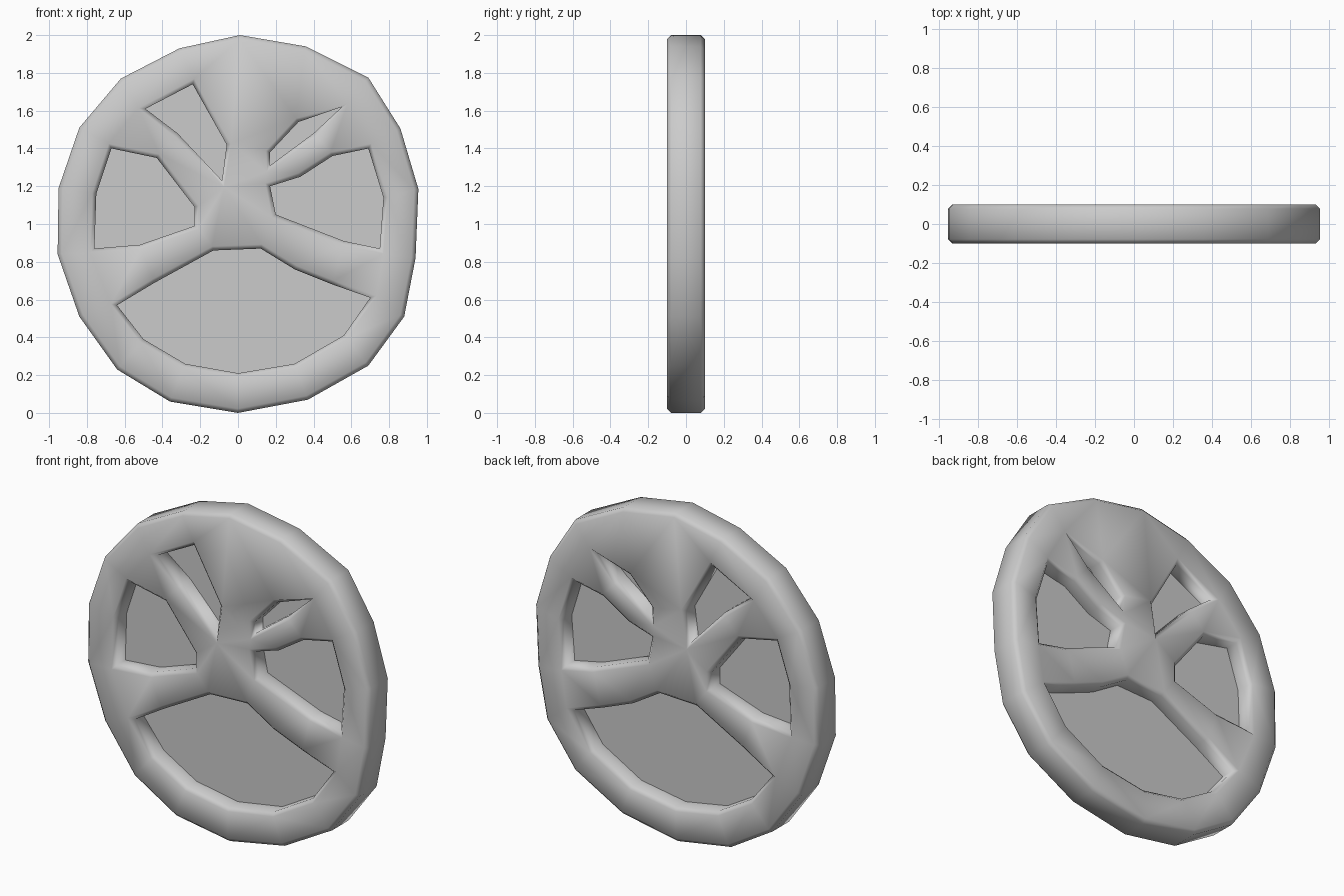
import bpy, bmesh
from mathutils import Vector

if "Cube" in bpy.data.objects:
    bpy.data.objects.remove(bpy.data.objects["Cube"])

HALF = 0.1      # half thickness
CH = 0.022      # chamfer size

# outlines in the x-z plane
RIM = [(0.01, 2.0), (0.36, 1.94), (0.69, 1.775), (0.86, 1.505), (0.955, 1.185), (0.94, 0.82),
       (0.88, 0.51), (0.69, 0.25), (0.37, 0.07), (0, 0), (-0.36, 0.06), (-0.64, 0.23),
       (-0.84, 0.51), (-0.955, 0.84), (-0.95, 1.19), (-0.84, 1.51), (-0.62, 1.77), (-0.31, 1.93)]
HOLES = [
    [(-0.49, 1.61), (-0.24, 1.74), (-0.06, 1.42), (-0.085, 1.23), (-0.32, 1.48)],
    [(0.17, 1.38), (0.32, 1.54), (0.55, 1.62), (0.40, 1.48), (0.17, 1.31)],
    [(-0.67, 1.40), (-0.43, 1.35), (-0.23, 1.09), (-0.23, 0.99), (-0.52, 0.89),
     (-0.76, 0.87), (-0.75, 1.16)],
    [(0.17, 1.20), (0.33, 1.25), (0.50, 1.36), (0.69, 1.40), (0.77, 1.14), (0.75, 0.87),
     (0.56, 0.91), (0.20, 1.05)],
    [(-0.13, 0.86), (0.12, 0.87), (0.30, 0.76), (0.50, 0.68), (0.70, 0.61), (0.56, 0.41),
     (0.30, 0.26), (0, 0.21), (-0.28, 0.26), (-0.50, 0.39), (-0.64, 0.57), (-0.44, 0.69)],
]


def offset(loop, d):
    """Mitred offset of a clockwise loop; positive d grows it outwards."""
    out = []
    for i, p in enumerate(loop):
        a, b, c = Vector(loop[i - 1]), Vector(p), Vector(loop[(i + 1) % len(loop)])
        e, f = (b - a).normalized(), (c - b).normalized()
        n = Vector((-e.y, e.x)) + Vector((-f.y, f.x))
        n.normalize()
        k = max(n.dot(Vector((-e.y, e.x))), 0.6)
        out.append(b + n * (d / k))
    return out


def finish(bm, name):
    bmesh.ops.recalc_face_normals(bm, faces=bm.faces)
    for f in bm.faces:
        f.smooth = True
    me = bpy.data.meshes.new(name)
    bm.to_mesh(me)
    bm.free()
    ob = bpy.data.objects.new(name, me)
    bpy.context.collection.objects.link(ob)


# rim and spokes: chamfered walls around every outline, capped front and back
bm = bmesh.new()
cap_edges = {-1: [], 1: []}
for loop, d in [(RIM, -CH)] + [(h, CH) for h in HOLES]:
    inner = offset(loop, d)
    rows = []
    for pts, y in ((inner, -HALF), (loop, CH - HALF), (loop, HALF - CH), (inner, HALF)):
        rows.append([bm.verts.new((p[0], y, p[1])) for p in pts])
    n = len(loop)
    for r, s in zip(rows, rows[1:]):
        for i in range(n):
            j = (i + 1) % n
            bm.faces.new((r[i], r[j], s[j], s[i]))
    for side, row in ((-1, rows[0]), (1, rows[3])):
        cap_edges[side] += [bm.edges.get((row[i - 1], row[i])) for i in range(n)]
for side, edges in cap_edges.items():
    bmesh.ops.triangle_fill(bm, edges=edges, use_beauty=True, normal=(0, side, 0))
finish(bm, "rim_and_spokes")

# thin panes closing the openings at mid depth
bm = bmesh.new()
for h in HOLES:
    bm.faces.new([bm.verts.new((x, 0, z)) for x, z in h])
finish(bm, "window_panes")
